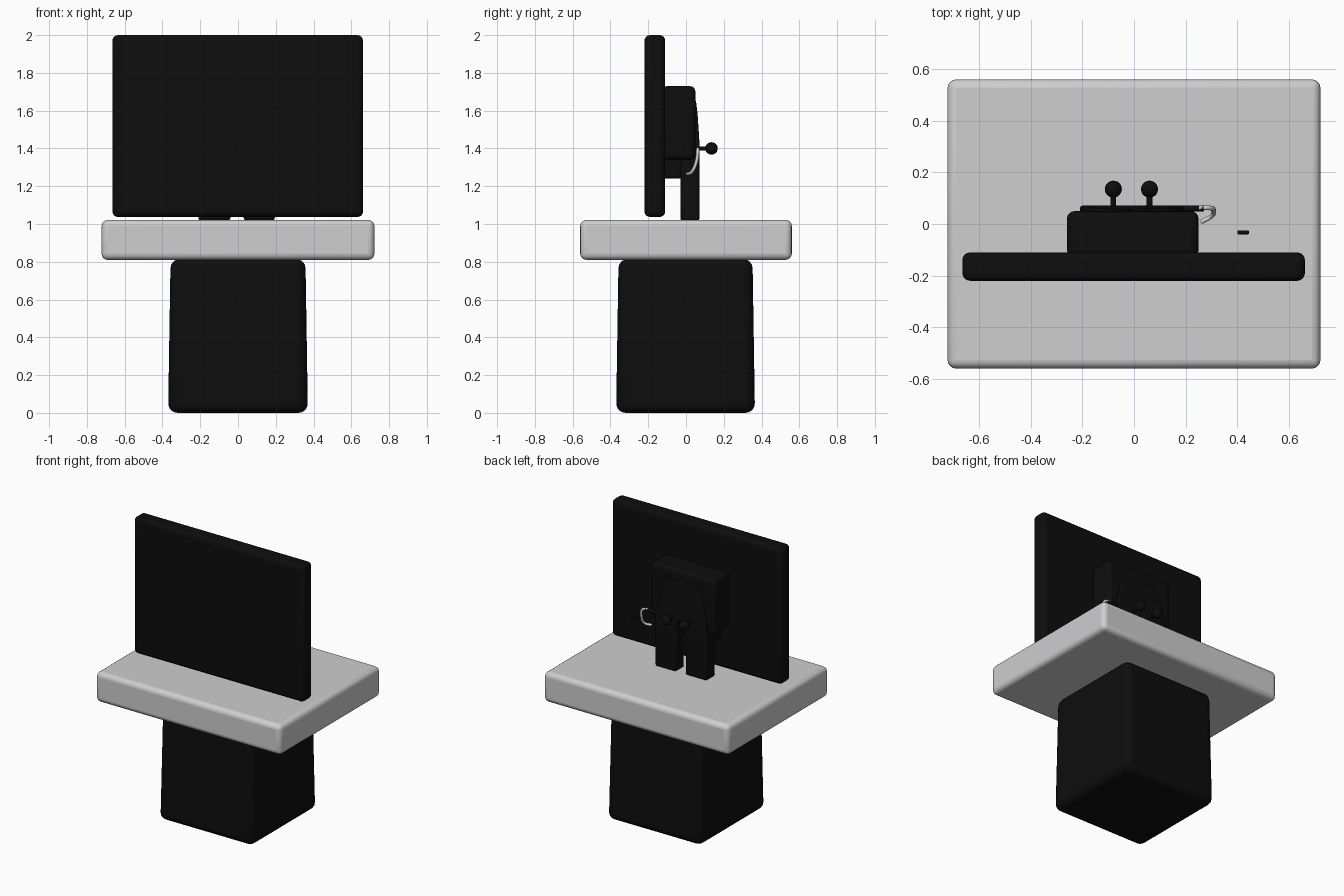
import bpy, bmesh, math
from mathutils import Vector

cube = bpy.data.objects.get("Cube")
if cube:
    bpy.data.objects.remove(cube, do_unlink=True)


def material(name, rgb):
    m = bpy.data.materials.new(name)
    m.use_nodes = True
    m.diffuse_color = (*rgb, 1)
    m.node_tree.nodes["Principled BSDF"].inputs["Base Color"].default_value = (*rgb, 1)
    return m


black = material("matte black", (0.004, 0.004, 0.004))
white = material("pale grey", (0.62, 0.62, 0.63))


def finish(name, bm, mat, bevel=0.0):
    bmesh.ops.recalc_face_normals(bm, faces=bm.faces)
    mesh = bpy.data.meshes.new(name)
    bm.to_mesh(mesh)
    bm.free()
    ob = bpy.data.objects.new(name, mesh)
    bpy.context.collection.objects.link(ob)
    mesh.materials.append(mat)
    if bevel:
        mod = ob.modifiers.new("rounded edges", "BEVEL")
        mod.width, mod.segments, mod.limit_method = bevel, 4, "ANGLE"
    bpy.ops.object.select_all(action="DESELECT")
    ob.select_set(True)
    bpy.context.view_layer.objects.active = ob
    bpy.ops.object.shade_smooth_by_angle(angle=math.radians(40))
    return ob


def box(name, low, high, mat, bevel, taper=1.0):
    """Rounded box between two corners, its top scaled by taper."""
    low, high = Vector(low), Vector(high)
    mid, size = (low + high) / 2, high - low
    bm = bmesh.new()
    bmesh.ops.create_cube(bm, size=1)
    for v in bm.verts:
        if v.co.z > 0:
            v.co.x *= taper
            v.co.y *= taper
        v.co = mid + v.co * size
    return finish(name, bm, mat, bevel)


def tube(name, points, radius, mat):
    """Smooth bent rod through the points."""
    curve = bpy.data.curves.new(name, "CURVE")
    curve.dimensions = "3D"
    curve.bevel_depth, curve.bevel_resolution, curve.use_fill_caps = radius, 3, True
    spline = curve.splines.new("BEZIER")
    spline.bezier_points.add(len(points) - 1)
    for bp, p in zip(spline.bezier_points, points):
        bp.co = p
        bp.handle_left_type = bp.handle_right_type = "AUTO"
    curve.materials.append(mat)
    ob = bpy.data.objects.new(name, curve)
    bpy.context.collection.objects.link(ob)
    return ob


# Pedestal, table slab and screen
box("pedestal", (-0.37, -0.37, 0), (0.37, 0.365, 0.815), black, 0.05, 0.965)
box("table_top", (-0.722, -0.56, 0.81), (0.722, 0.56, 1.022), white, 0.033)
box("screen", (-0.665, -0.22, 1.037), (0.662, -0.11, 2.0), black, 0.03)

# Housing behind the screen
box("rear_housing", (-0.26, -0.13, 1.34), (0.25, 0.05, 1.73), black, 0.03)
box("housing_lower_block", (-0.2, -0.13, 1.24), (0.19, -0.02, 1.36), black, 0.02)

# Forked stand: tapered arch plate running down into two legs
bm = bmesh.new()
outer = [(0.205, 1.3), (0.195, 1.42), (0.16, 1.56)]
crown = [(0.15 * math.cos(a), 1.57 + 0.09 * math.sin(a))
         for a in (math.pi * i / 12 for i in range(1, 12))]
inner = [(-0.045, 1.3), (-0.035, 1.36), (0, 1.385), (0.035, 1.36), (0.045, 1.3)]
profile = outer + crown + [(-x, z) for x, z in reversed(outer)] + inner
face = bm.faces.new([bm.verts.new((x - 0.005, 0.02, z)) for x, z in profile])
new = bmesh.ops.extrude_face_region(bm, geom=[face])["geom"]
for v in new:
    if isinstance(v, bmesh.types.BMVert):
        v.co.y = 0.072 - 0.02 * max(0, (v.co.z - 1.5) / 0.16)
finish("stand_arch", bm, black, 0.012)

for side, x0, x1 in (("right", -0.21, -0.04), ("left", 0.03, 0.195)):
    box(side + "_stand_leg", (x0, -0.03, 1.015), (x1, 0.072, 1.36), black, 0.018)

# Knobs on short stems
for side, x in (("right", -0.08), ("left", 0.06)):
    tube(side + "_knob_stem", [(x, 0.05, 1.4), (x, 0.12, 1.4)], 0.011, black)
    bm = bmesh.new()
    bmesh.ops.create_uvsphere(bm, u_segments=20, v_segments=12, radius=0.033)
    bmesh.ops.translate(bm, vec=(x, 0.135, 1.4), verts=bm.verts)
    finish(side + "_knob", bm, black)

# Side hook, its arm, and a small button on the screen back
tube("hook_arm", [(0.17, 0.06, 1.39), (0.27, 0.06, 1.395)], 0.012, black)
tube("side_hook", [(0.25, 0.062, 1.4), (0.295, 0.062, 1.385), (0.308, 0.055, 1.33),
                   (0.3, 0.03, 1.275), (0.26, 0.008, 1.265)], 0.009, white)
box("small_button", (0.4, -0.04, 1.24), (0.445, -0.025, 1.26), black, 0.004)
